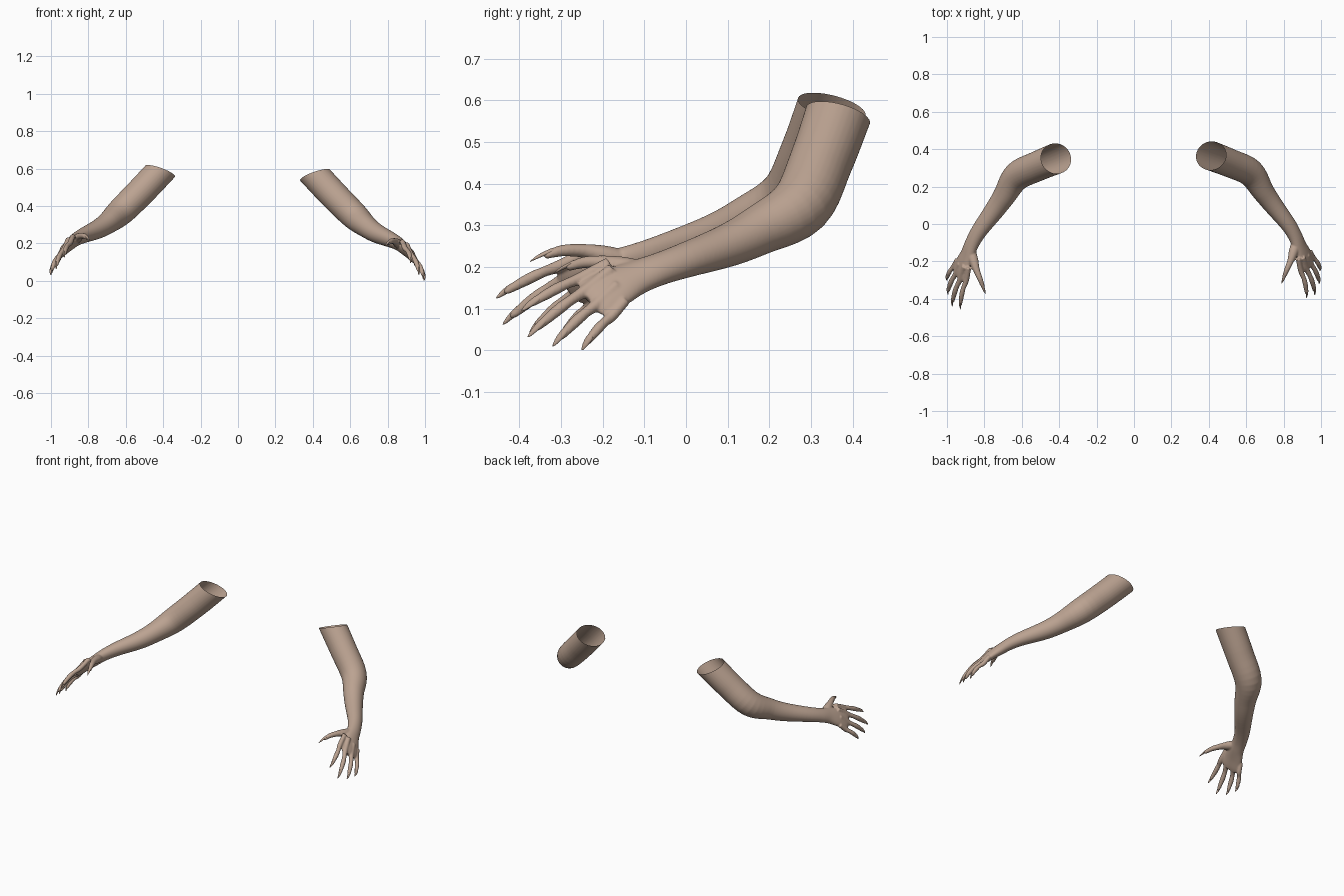
import bpy, bmesh, math
from mathutils import Vector, Matrix

cube = bpy.data.objects.get("Cube")
if cube:
    bpy.data.objects.remove(cube)

skin = bpy.data.materials.new("tan skin")
skin.use_nodes = True
TAN = (0.50, 0.365, 0.285, 1)
skin.diffuse_color = TAN
skin.node_tree.nodes["Principled BSDF"].inputs["Base Color"].default_value = TAN

ACROSS = Vector((0.065, 0.09, -0.09)).normalized()   # index side to little finger side
DORSAL = Vector((0.81, 0, 0.59))                     # out of the back of the hand


def smooth_path(rows, steps):
    """Catmull-Rom through rows of x, y, z, half width, half thickness."""
    pts = [Vector(r) for r in rows]
    pts = [pts[0] * 2 - pts[1]] + pts + [pts[-1] * 2 - pts[-2]]
    out = []
    for a, b, c, d in zip(pts, pts[1:], pts[2:], pts[3:]):
        for i in range(steps):
            t = i / steps
            out.append((b * 2 + (c - a) * t + (a * 2 - b * 5 + c * 4 - d) * t ** 2
                        + (b * 3 - a - c * 3 + d) * t ** 3) * 0.5)
    return out + [pts[-2]]


def loft(bm, rows, wide=ACROSS, sides=20, steps=5):
    """Closed tube of oval rings along a smoothed path."""
    path = smooth_path(rows, steps)
    centres = [Vector(p[:3]) for p in path]
    rings = []
    for i, (p, c) in enumerate(zip(path, centres)):
        along = (centres[min(i + 1, len(path) - 1)] - centres[max(i - 1, 0)]).normalized()
        u = (wide - along * wide.dot(along)).normalized()
        v = along.cross(u)
        ring = []
        for k in range(sides):
            a = math.tau * k / sides
            ring.append(bm.verts.new(c + u * p[3] * math.cos(a) + v * p[4] * math.sin(a)))
        rings.append(ring)
    for r, s in zip(rings, rings[1:]):
        for k in range(sides):
            n = (k + 1) % sides
            bm.faces.new((r[k], r[n], s[n], s[k]))
    bm.faces.new(rings[0][::-1])
    bm.faces.new(rings[-1])


def make_object(name, bm):
    bmesh.ops.recalc_face_normals(bm, faces=bm.faces)
    mesh = bpy.data.meshes.new(name)
    bm.to_mesh(mesh)
    bm.free()
    mesh.materials.append(skin)
    obj = bpy.data.objects.new(name, mesh)
    bpy.context.collection.objects.link(obj)
    return obj


def apply_modifiers(obj):
    bpy.context.view_layer.objects.active = obj
    for m in list(obj.modifiers):
        bpy.ops.object.modifier_apply(modifier=m.name)


flesh, claws = bmesh.new(), bmesh.new()

# Upper arm, elbow, forearm, wrist and palm as one tube
loft(flesh, [
    (0.35, 0.39, 0.635, 0.08, 0.08),
    (0.412, 0.365, 0.565, 0.079, 0.079),
    (0.515, 0.325, 0.455, 0.076, 0.078),
    (0.622, 0.275, 0.348, 0.074, 0.074),
    (0.69, 0.175, 0.288, 0.060, 0.059),
    (0.745, 0.10, 0.252, 0.052, 0.051),
    (0.823, 0.00, 0.217, 0.044, 0.040),
    (0.862, -0.065, 0.195, 0.042, 0.034),
    (0.885, -0.12, 0.175, 0.047, 0.030),
    (0.91, -0.17, 0.152, 0.057, 0.025),
    (0.928, -0.212, 0.13, 0.060, 0.019),
    (0.935, -0.232, 0.118, 0.048, 0.012),
], sides=32)

# Fingers: knuckle, tip, thickness
fingers = [
    ((0.892, -0.25, 0.175), (0.922, -0.395, 0.095), 0.0135),
    ((0.922, -0.24, 0.145), (0.967, -0.38, 0.032), 0.0138),
    ((0.946, -0.213, 0.112), (0.99, -0.32, 0.01), 0.0135),
    ((0.958, -0.178, 0.083), (0.995, -0.25, 0.001), 0.0125),
]
for knuckle, tip, r in fingers:
    k, t = Vector(knuckle), Vector(tip)

    def row(s, w, h, lift=0.0):
        p = k.lerp(t, s) + DORSAL * (0.045 * max(s, 0) * (1 - s) + lift)
        return (*p, w, h)

    loft(flesh, [row(-0.45, r, r), row(0, r * 1.08, r * 1.08), row(0.25, r * 0.92, r * 0.92),
                 row(0.45, r, r), row(0.68, r * 0.85, r * 0.85),
                 row(0.83, r * 0.6, r * 0.6), row(0.88, r * 0.25, r * 0.25)])
    loft(claws, [row(0.66, 0.003, 0.002, 0.007), row(0.74, 0.0085, 0.005, 0.006),
                 row(0.87, 0.0075, 0.0045, 0.003), row(0.96, 0.004, 0.003),
                 row(1, 0.0008, 0.0008)], sides=12)

# Thumb and its claw
THUMB_WIDE = Vector((0.9, -0.4, 0))
loft(flesh, [
    (0.872, -0.085, 0.185, 0.024, 0.024),
    (0.854, -0.145, 0.200, 0.026, 0.024),
    (0.838, -0.195, 0.211, 0.018, 0.017),
    (0.817, -0.245, 0.211, 0.014, 0.014),
    (0.803, -0.28, 0.200, 0.010, 0.009),
    (0.800, -0.288, 0.197, 0.003, 0.003),
], wide=THUMB_WIDE)
loft(claws, [
    (0.811, -0.26, 0.216, 0.003, 0.002),
    (0.807, -0.27, 0.211, 0.0085, 0.005),
    (0.797, -0.298, 0.197, 0.0065, 0.004),
    (0.789, -0.318, 0.184, 0.0008, 0.0008),
], wide=THUMB_WIDE, sides=12)

# Fuse the flesh into one soft skin
left_arm = make_object("left_arm", flesh)
fuse = left_arm.modifiers.new("fuse", 'REMESH')
fuse.mode = 'VOXEL'
fuse.voxel_size = 0.004
soften = left_arm.modifiers.new("soften", 'SMOOTH')
soften.factor = 0.5
soften.iterations = 6
apply_modifiers(left_arm)

# Open the upper end
bm = bmesh.new()
bm.from_mesh(left_arm.data)
bmesh.ops.bisect_plane(bm, geom=bm.verts[:] + bm.edges[:] + bm.faces[:],
                       plane_co=(0.412, 0.365, 0.565), plane_no=(-0.35, 0.25, 1),
                       clear_outer=True)
bm.to_mesh(left_arm.data)
bm.free()
left_claws = make_object("left_claws", claws)

# Opposite arm: mirrored, raised and reaching slightly further forward
reach = Matrix(((-1, 0, 0, -0.005), (0, 1.06, 0, -0.037), (0, -0.014, 1, 0.025), (0, 0, 0, 1)))
for src, name in ((left_arm, "right_arm"), (left_claws, "right_claws")):
    copy = bpy.data.objects.new(name, src.data.copy())
    copy.data.transform(reach)
    copy.data.flip_normals()
    bpy.context.collection.objects.link(copy)
    for obj in (src, copy):
        obj.data.polygons.foreach_set("material_index", [0] * len(obj.data.polygons))
        obj.data.shade_smooth()
